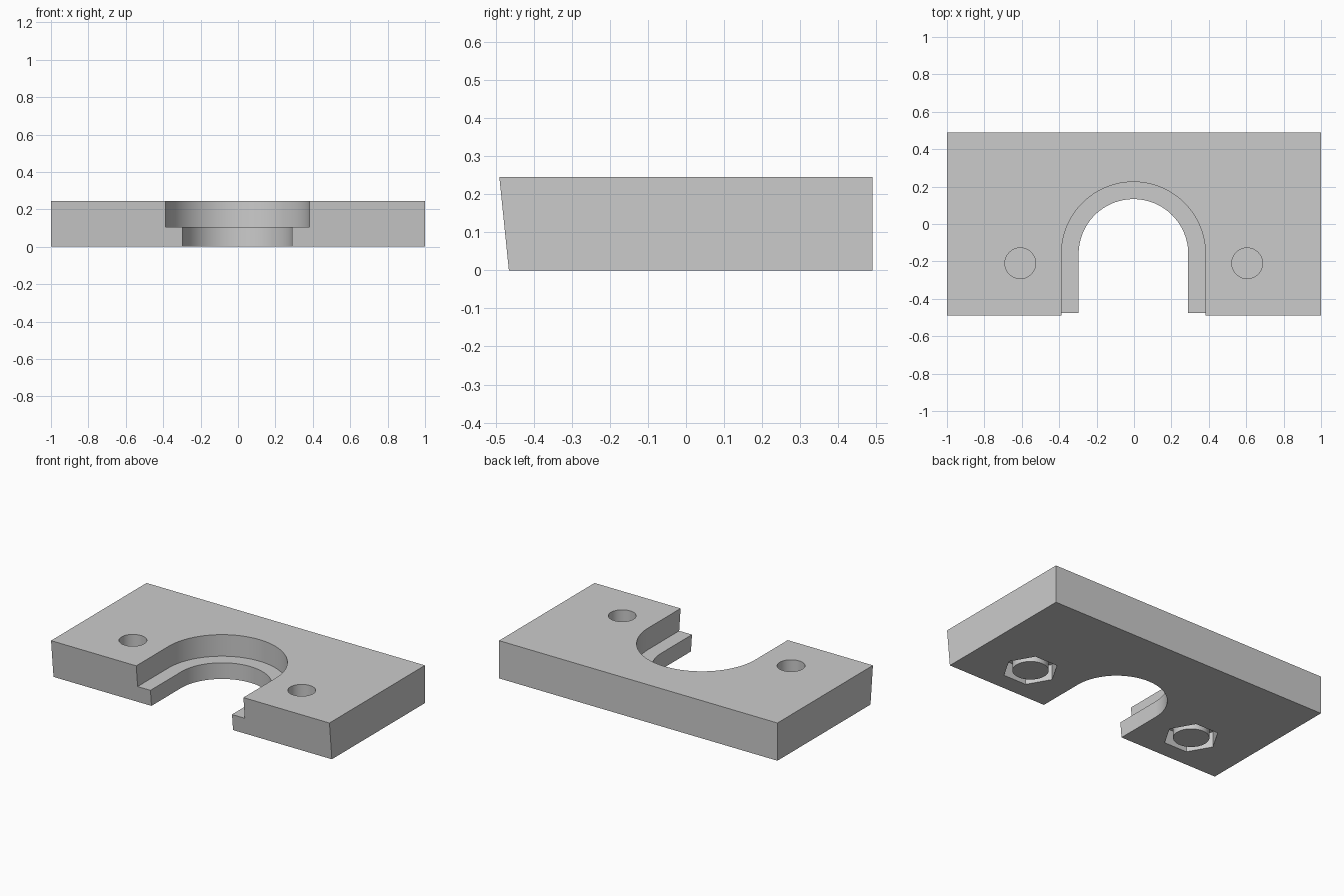
import bpy
import bmesh
from math import cos, sin, pi

cube = bpy.data.objects.get("Cube")
if cube:
    bpy.data.objects.remove(cube, do_unlink=True)

HEIGHT = 0.245
LEDGE_Z = 0.105
NOTCH_X, NOTCH_Y = -0.003, -0.16
HOLES = {"right": -0.608, "left": 0.605}
HOLE_Y = -0.21

grey = bpy.data.materials.new("light grey")
grey.use_nodes = True
grey.diffuse_color = (0.6, 0.6, 0.6, 1)
grey.node_tree.nodes["Principled BSDF"].inputs["Base Color"].default_value = (0.6, 0.6, 0.6, 1)


def extrude(name, points, offset):
    """Solid made by sweeping a closed outline of 3D points along an offset."""
    bm = bmesh.new()
    face = bm.faces.new([bm.verts.new(p) for p in points])
    swept = bmesh.ops.extrude_face_region(bm, geom=[face])["geom"]
    bmesh.ops.translate(bm, vec=offset,
                        verts=[v for v in swept if isinstance(v, bmesh.types.BMVert)])
    bmesh.ops.recalc_face_normals(bm, faces=bm.faces)
    mesh = bpy.data.meshes.new(name)
    bm.to_mesh(mesh)
    bm.free()
    mesh.materials.append(grey)
    obj = bpy.data.objects.new(name, mesh)
    bpy.context.collection.objects.link(obj)
    return obj


def prism(name, x, y, radius, z0, z1, sides=64):
    ring = [(x + radius * cos(2 * pi * i / sides),
             y + radius * sin(2 * pi * i / sides), z0) for i in range(sides)]
    return extrude(name, ring, (0, 0, z1 - z0))


def arch(name, radius, z0, z1, steps=48):
    """Round-ended slot that runs out through the front."""
    outline = [(NOTCH_X + radius * cos(pi * i / steps),
                NOTCH_Y + radius * sin(pi * i / steps), z0) for i in range(steps + 1)]
    outline += [(NOTCH_X - radius, -0.8, z0), (NOTCH_X + radius, -0.8, z0)]
    return extrude(name, outline, (0, 0, z1 - z0))


def smooth(obj):
    bpy.ops.object.select_all(action="DESELECT")
    obj.select_set(True)
    bpy.context.view_layer.objects.active = obj
    bpy.ops.object.shade_smooth_by_angle(angle=pi / 6)


# Plate with a leaning front edge
plate = extrude("clamp_plate", [(-1, -0.465, 0), (-1, 0.49, 0),
                                (-1, 0.49, HEIGHT), (-1, -0.49, HEIGHT)], (2, 0, 0))

# Stepped notch, blind screw holes and hexagonal nut pockets
cutters = [arch("wide_notch_cutter", 0.385, LEDGE_Z, 0.4),
           arch("narrow_notch_cutter", 0.293, -0.1, 0.4)]
for side, x in HOLES.items():
    cutters.append(prism(side + "_hole_cutter", x, HOLE_Y, 0.082, 0.115, 0.4))
    cutters.append(prism(side + "_nut_cutter", x, HOLE_Y, 0.163, -0.1, 0.1, sides=6))

for cutter in cutters:
    cutter.hide_render = True
    mod = plate.modifiers.new(cutter.name, "BOOLEAN")
    mod.operation = "DIFFERENCE"
    mod.solver = "EXACT"
    mod.object = cutter
    bpy.context.view_layer.objects.active = plate
    bpy.ops.object.modifier_apply(modifier=mod.name)
for cutter in cutters:
    bpy.data.objects.remove(cutter, do_unlink=True)
smooth(plate)

# Round support post inside each nut pocket, flush with the underside
for side, x in HOLES.items():
    smooth(prism(side + "_support_post", x, HOLE_Y, 0.105, 0, 0.105))
